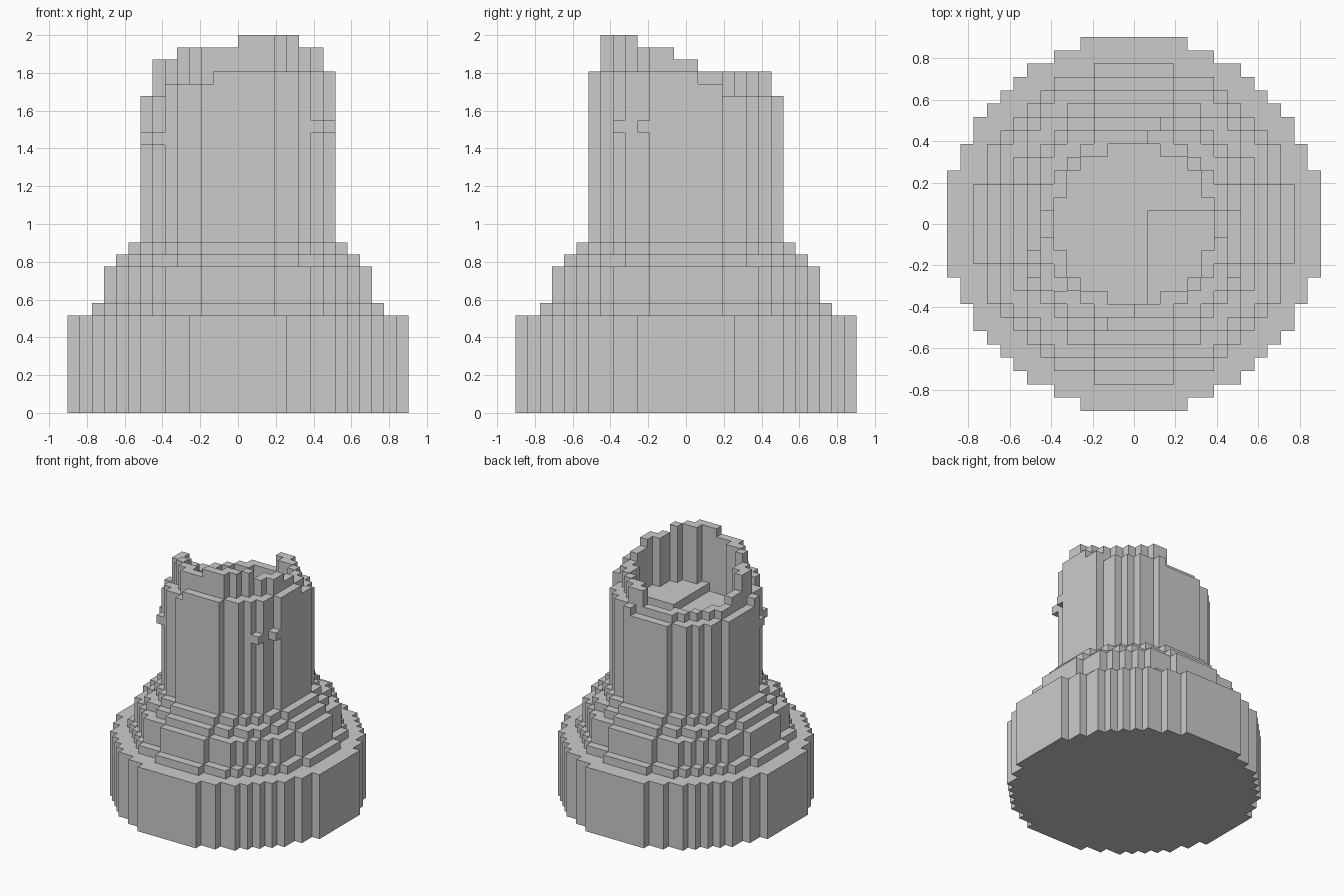
import bpy, bmesh, math

if "Cube" in bpy.data.objects:
    bpy.data.objects.remove(bpy.data.objects["Cube"])

U = 2 / 31  # size of one block


def blocks(name, columns):
    """Build a blocky solid from {(i, j): (bottom, top)} grid columns."""
    bm = bmesh.new()

    def quad(*pts):
        bm.faces.new([bm.verts.new([c * U for c in p]) for p in pts])

    for (i, j), (b, t) in columns.items():
        quad((i, j, t), (i + 1, j, t), (i + 1, j + 1, t), (i, j + 1, t))
        quad((i, j, b), (i, j + 1, b), (i + 1, j + 1, b), (i + 1, j, b))
        sides = [((1, 0), (i + 1, j), (i + 1, j + 1)),
                 ((-1, 0), (i, j + 1), (i, j)),
                 ((0, 1), (i + 1, j + 1), (i, j + 1)),
                 ((0, -1), (i, j), (i + 1, j))]
        for (di, dj), p, q in sides:
            lo = columns.get((i + di, j + dj), (b, b))[1]
            if lo < t:
                quad((*p, lo), (*q, lo), (*q, t), (*p, t))
    bmesh.ops.remove_doubles(bm, verts=bm.verts, dist=1e-4)
    bmesh.ops.dissolve_limit(bm, angle_limit=0.01, verts=bm.verts, edges=bm.edges)
    mesh = bpy.data.meshes.new(name)
    bm.to_mesh(mesh)
    bm.free()
    ob = bpy.data.objects.new(name, mesh)
    bpy.context.collection.objects.link(ob)


def disc(r, inner=0):
    """Grid cells whose centres lie between two radii."""
    return [(i, j) for i in range(-r, r) for j in range(-r, r)
            if inner ** 2 <= (i + .5) ** 2 + (j + .5) ** 2 <= r ** 2]


def stepped(i, j, steps):
    """Height by angle: steps are (end angle, height) in rising order."""
    a = math.degrees(math.atan2(j + .5, i + .5)) % 360
    return next(h for end, h in steps if a < end)


# Base and stepped collar
for name, r, b, t in [("base", 14, 0, 8), ("collar_lower", 12, 8, 9),
                      ("collar_middle", 11, 9, 12), ("collar_upper", 10, 12, 13),
                      ("collar_top", 9, 13, 14)]:
    blocks(name, {c: (b, t) for c in disc(r)})

# Hollow tower with a slanted rim: outer lip, taller inner lip, recessed floor
OUTER = [(7, 28), (20, 27), (74, 26), (194, 25), (220, 26), (257, 27), (360, 28)]
INNER = [(8, 29), (82, 28), (172, 26), (188, 27), (217, 29), (274, 30),
         (321, 31), (352, 30), (360, 29)]
tower = {c: (14, stepped(*c, OUTER)) for c in disc(8)}
tower.update({c: (14, stepped(*c, INNER)) for c in disc(7)})
tower.update({(i, j): (14, 24 if i >= 1 and j < 1 else 23) for i, j in disc(6)})
blocks("tower", tower)

# Small studs on both sides of the tower
for side, z in (("right", 23), ("left", 22)):
    for n, (i, j) in enumerate([(6, -6), (7, -4)]):
        x = i if side == "right" else -i - 1
        blocks(f"stud_{side}_{n + 1}", {(x, j): (z, z + 1)})
